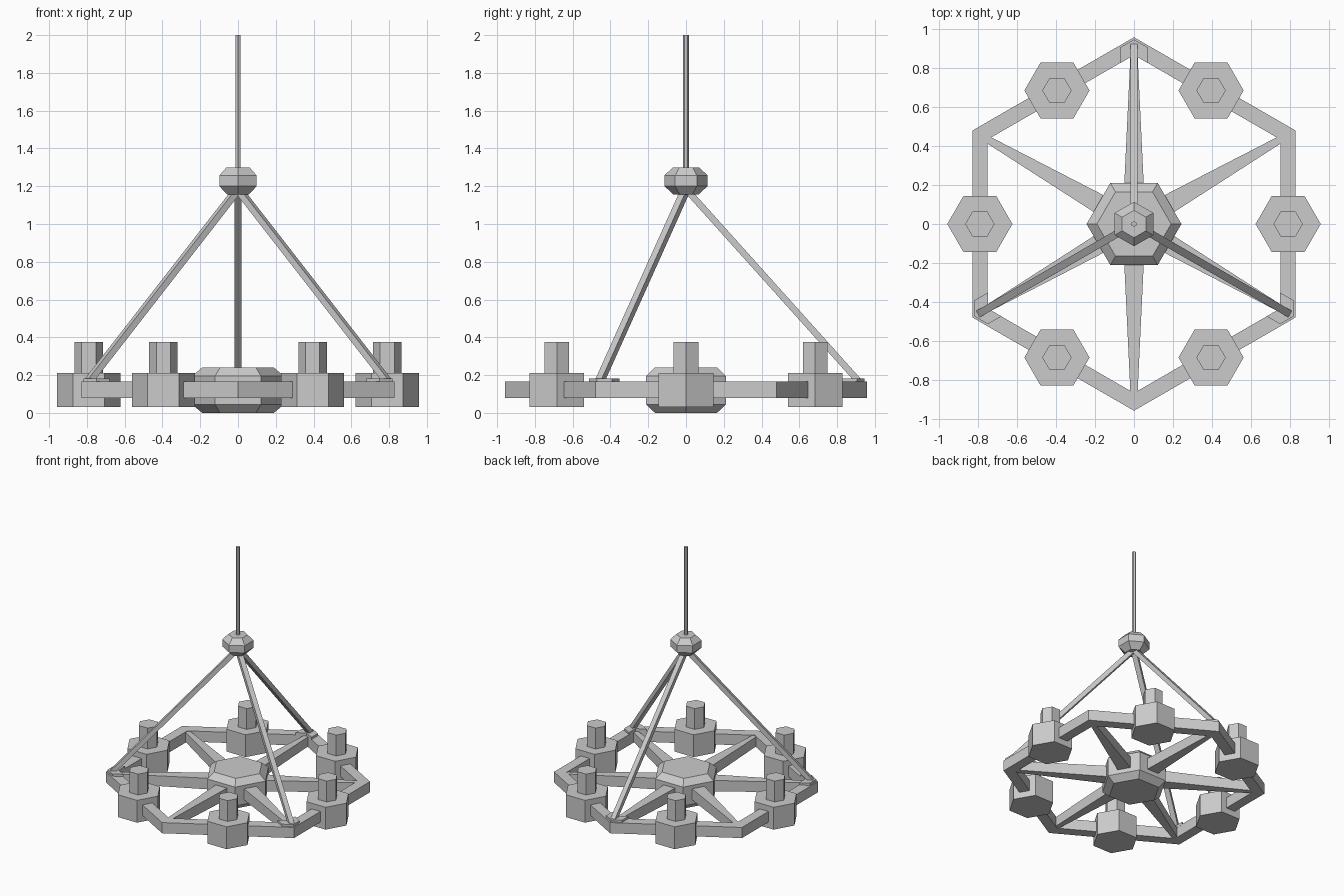
import bpy
from math import sin, cos, pi, radians
from mathutils import Vector, Matrix

if "Cube" in bpy.data.objects:
    bpy.data.objects.remove(bpy.data.objects["Cube"])


def make_object(name, verts, faces):
    mesh = bpy.data.meshes.new(name)
    mesh.from_pydata([tuple(v) for v in verts], [], faces)
    mesh.update()
    obj = bpy.data.objects.new(name, mesh)
    bpy.context.collection.objects.link(obj)
    return obj


def stack(name, rings):
    """Closed skin through a list of equally long point loops (counter-clockwise)."""
    n = len(rings[0])
    faces = [tuple(reversed(range(n))), tuple(range((len(rings) - 1) * n, len(rings) * n))]
    for k in range(len(rings) - 1):
        for i in range(n):
            j = (i + 1) % n
            faces.append((k * n + i, k * n + j, (k + 1) * n + j, (k + 1) * n + i))
    return make_object(name, [p for r in rings for p in r], faces)


def hexagon(r, z, turn=0.0, centre=(0, 0)):
    return [Vector((centre[0] + r * cos(turn + i * pi / 3),
                    centre[1] + r * sin(turn + i * pi / 3), z)) for i in range(6)]


def hex_lathe(name, profile, turn=0.0, centre=(0, 0)):
    return stack(name, [hexagon(r, z, turn, centre) for r, z in profile])


def bar(name, a, b, size_a, size_b, side):
    """Rectangular bar from a to b; sizes are (width, height)."""
    a, b, side = Vector(a), Vector(b), Vector(side)
    up = (b - a).normalized().cross(side)
    return stack(name, [[p + side * (x * w / 2) + up * (y * h / 2)
                         for x, y in ((-1, -1), (1, -1), (1, 1), (-1, 1))]
                        for p, (w, h) in ((a, size_a), (b, size_b))])


def spin(obj, degrees):
    obj.data.transform(Matrix.Rotation(radians(degrees), 4, 'Z'))


# Hexagonal ring frame: four loops joined around the section
loops = [hexagon(r, z, pi / 2) for r, z in
         ((0.957, 0.08), (0.957, 0.165), (0.866, 0.165), (0.866, 0.08))]
ring_faces = []
for k in range(4):
    m = (k + 1) % 4
    for i in range(6):
        j = (i + 1) % 6
        ring_faces.append((k * 6 + i, k * 6 + j, m * 6 + j, m * 6 + i))
make_object("ring_frame", [p for loop in loops for p in loop], ring_faces)

# Central hub with bevelled rims
hex_lathe("hub", [(0.19, 0.0), (0.243, 0.045), (0.243, 0.195), (0.19, 0.24)])

# Tapered spokes, lamp holders and candles
for k in range(6):
    spoke = bar(f"spoke_{k + 1}", (0, 0.15, 0.123), (0, 0.875, 0.123),
                (0.105, 0.09), (0.036, 0.075), (1, 0, 0))
    spin(spoke, 60 * k)
    c = (0.79 * cos(k * pi / 3), 0.79 * sin(k * pi / 3))
    hex_lathe(f"candle_holder_{k + 1}", [(0.167, 0.032), (0.167, 0.21)], 0, c)
    hex_lathe(f"candle_{k + 1}", [(0.075, 0.2), (0.075, 0.376)], 0, c)

# Three hanging rods with chevron mounting plates
plate = [(0, 0.865), (0.07, 0.825), (0.07, 0.905), (0, 0.945), (-0.07, 0.905), (-0.07, 0.825)]
for k in range(3):
    rod = bar(f"hanging_rod_{k + 1}", (0, 0.912, 0.17), (0, 0.0, 1.185),
              (0.038, 0.034), (0.038, 0.034), (1, 0, 0))
    spin(rod, 120 * k)
    verts = [Vector((x, y, z)) for z in (0.16, 0.183) for x, y in plate]
    faces = [(i, (i + 1) % 6, (i + 1) % 6 + 6, i + 6) for i in range(6)]
    faces += [(3, 2, 1, 0), (5, 4, 3, 0), (6, 7, 8, 9), (6, 9, 10, 11)]
    mount = make_object(f"rod_mount_{k + 1}", verts, faces)
    spin(mount, 120 * k)

# Faceted knuckle and ceiling stem
hex_lathe("knuckle", [(0.065, 1.155), (0.114, 1.2), (0.114, 1.257), (0.07, 1.3)], pi / 2)
hex_lathe("stem", [(0.015, 1.28), (0.015, 2.0)], pi / 2)
